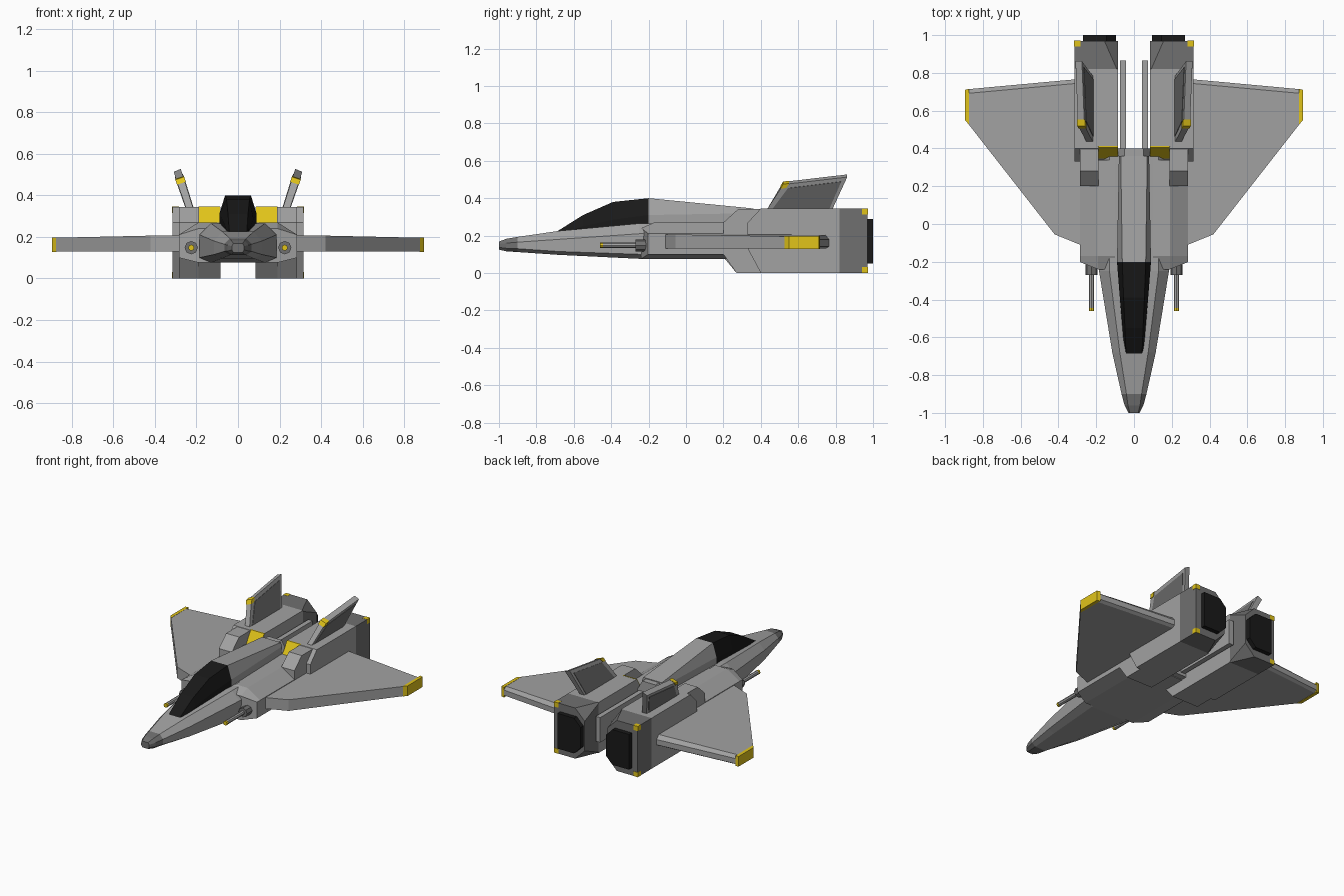
import bpy, bmesh
from mathutils import Vector

if "Cube" in bpy.data.objects:
    bpy.data.objects.remove(bpy.data.objects["Cube"])


def material(name, r, g, b):
    m = bpy.data.materials.new(name)
    m.diffuse_color = (r, g, b, 1)
    m.use_nodes = True
    m.node_tree.nodes["Principled BSDF"].inputs["Base Color"].default_value = m.diffuse_color
    return m


GREY = material("hull_grey", 0.36, 0.36, 0.36)
DARK = material("dark_grey", 0.16, 0.16, 0.16)
BLACK = material("black", 0.01, 0.01, 0.01)
YELLOW = material("yellow", 0.75, 0.55, 0.01)


def loft(name, rings, mat=GREY, mirror=False):
    """Skin a list of equal-length point rings and cap both ends."""
    bm = bmesh.new()
    vs = [[bm.verts.new(p) for p in ring] for ring in rings]
    n = len(vs[0])
    for a, b in zip(vs, vs[1:]):
        for i in range(n):
            j = (i + 1) % n
            bm.faces.new((a[i], a[j], b[j], b[i]))
    bm.faces.new(vs[0])
    bm.faces.new(vs[-1])
    bmesh.ops.recalc_face_normals(bm, faces=bm.faces)
    me = bpy.data.meshes.new(name)
    bm.to_mesh(me)
    bm.free()
    ob = bpy.data.objects.new(name, me)
    bpy.context.collection.objects.link(ob)
    me.materials.append(mat)
    if mirror:
        ob.modifiers.new("Mirror", 'MIRROR')
    return ob


def side_prism(name, x0, x1, yz, mat=GREY):
    """Side profile in y-z, extruded across x and mirrored."""
    return loft(name, [[(x, y, z) for y, z in yz] for x in (x0, x1)], mat, True)


def front_prism(name, y0, y1, xz, mat=GREY):
    """Front profile in x-z, extruded along y and mirrored."""
    return loft(name, [[(x, y, z) for x, z in xz] for y in (y0, y1)], mat, True)


def box(name, x0, x1, y0, y1, z0, z1, mat=GREY):
    return side_prism(name, x0, x1, [(y0, z0), (y1, z0), (y1, z1), (y0, z1)], mat)


def tube(name, x, z, r, y0, y1, mat):
    bpy.ops.mesh.primitive_cylinder_add(vertices=8, radius=r, depth=y1 - y0,
                                        location=(0, 0, 0))
    ob = bpy.context.object
    ob.name = name
    for v in ob.data.vertices:
        v.co = Vector((x + v.co.x, (y0 + y1) / 2 + v.co.z, z + v.co.y))
    ob.data.flip_normals()
    ob.data.materials.append(mat)
    ob.modifiers.new("Mirror", 'MIRROR')


def octagon(y, w, wt, zb, zl, zu, zt):
    half = [(wt, zb), (w, zl), (w, zu), (wt, zt)]
    return [(x, y, z) for x, z in half] + [(-x, y, z) for x, z in reversed(half)]


# Fuselage and nose cap
nose = octagon(-0.90, 0.066, 0.04, 0.112, 0.13, 0.165, 0.193)
loft("nose_cap", [octagon(-1.0, 0.03, 0.022, 0.125, 0.137, 0.155, 0.168),
                  octagon(-0.96, 0.05, 0.032, 0.116, 0.132, 0.16, 0.183), nose], DARK)
loft("fuselage", [nose,
                  octagon(-0.68, 0.115, 0.075, 0.097, 0.115, 0.18, 0.225),
                  octagon(-0.25, 0.185, 0.13, 0.076, 0.10, 0.21, 0.265),
                  octagon(0.36, 0.19, 0.13, 0.076, 0.10, 0.22, 0.27)])
front_prism("rear_bulkhead", 0.36, 0.40,
            [(0, 0.08), (0.09, 0.08), (0.09, 0.27), (0.05, 0.34), (0, 0.34)])


# Canopy and the spine behind it
def hump(y, w, wt, zm, zt):
    half = [(w, 0.19), (w, zm), (wt, zt)]
    return [(x, y, z) for x, z in half] + [(-x, y, z) for x, z in reversed(half)]


back = hump(-0.20, 0.09, 0.062, 0.31, 0.40)
loft("canopy", [hump(-0.69, 0.05, 0.042, 0.205, 0.222),
                hump(-0.55, 0.061, 0.048, 0.25, 0.31),
                hump(-0.39, 0.075, 0.055, 0.285, 0.38), back], BLACK)
loft("spine", [back, hump(0.36, 0.08, 0.07, 0.32, 0.345)])

# Side pods with guns
pod = [(0.10, 0.076), (0.19, 0.076), (0.285, 0.10), (0.285, 0.21), (0.19, 0.27), (0.10, 0.27)]
front = [(x, -0.24 + max(0, x - 0.19) * 0.4, z - (0.03 if z > 0.25 else 0)) for x, z in pod]
loft("side_pod", [front,
                  [(x, -0.17, z) for x, z in pod],
                  [(x, 0.34, z) for x, z in pod]], GREY, True)
tube("gun_base", 0.225, 0.148, 0.032, -0.27, -0.19, DARK)
tube("gun_barrel", 0.225, 0.148, 0.014, -0.445, -0.25, GREY)
tube("gun_tip", 0.225, 0.148, 0.0145, -0.46, -0.445, YELLOW)

# Engine intakes, outer housings and yellow intake ramps
side_prism("intake", 0.187, 0.285,
           [(0.27, 0), (0.20, 0.10), (0.20, 0.27), (0.28, 0.343), (0.45, 0.343), (0.45, 0)])
side_prism("inner_engine", 0.085, 0.19,
           [(0.27, 0), (0.20, 0.085), (0.355, 0.26), (0.41, 0.345), (0.82, 0.345), (0.82, 0)])
side_prism("outer_engine", 0.19, 0.315,
           [(0.40, 0), (0.33, 0.13), (0.33, 0.27), (0.40, 0.345), (0.82, 0.345), (0.82, 0)])
side_prism("intake_ramp", 0.086, 0.189,
           [(0.348, 0.255), (0.405, 0.346), (0.412, 0.346), (0.412, 0.255)], YELLOW)


# Engine rear with growing inner chamfer, and the black exhaust
def rear(y, x0, x1, z0, z1, c):
    return [(x1, y, z0), (x1, y, z1), (x0 + c, y, z1),
            (x0, y, z1 - c), (x0, y, z0 + c), (x0 + c, y, z0)]


loft("engine_rear", [rear(0.82, 0.085, 0.315, 0, 0.345, 0.006),
                     rear(0.97, 0.085, 0.315, 0, 0.345, 0.072)], DARK, True)
loft("exhaust", [rear(0.95, 0.095, 0.27, 0.05, 0.29, 0.05),
                 rear(1.0, 0.095, 0.27, 0.05, 0.29, 0.05)], BLACK, True)
for label, z in (("lower", 0.0), ("upper", 0.314)):
    box(label + "_corner_marker", 0.283, 0.317, 0.94, 0.972, z, z + 0.032, YELLOW)

# Rails between the engines
box("rear_rail", 0.042, 0.075, 0.36, 0.865, 0.10, 0.27)


# Wings with a bevelled trailing edge
def wing(z, inset):
    lift = 0.01 if z > 0.19 else 0
    return [(0.20, -0.145, z + lift), (0.285, -0.11, z + lift), (0.42, -0.055, z + lift),
            (0.875, 0.527, z), (0.875, 0.714 - inset, z), (0.20, 0.776 - inset, z + lift)]


loft("wing", [wing(0.13, 0.02), wing(0.142, 0), wing(0.178, 0), wing(0.196, 0.022)], GREY, True)
tip = [(0.873, 0.525), (0.895, 0.55), (0.895, 0.71), (0.873, 0.716)]
loft("wing_tip", [[(x, y, z) for x, y in tip] for z in (0.128, 0.197)], YELLOW, True)


# Canted tail fins with pale edges, dark side panels and a yellow front corner
def fin(name, yz, thick, mat):
    def ring(s):
        return [(0.235 + (z - 0.345) * 0.33 + s * thick / 2, y, z + (-s * 0.007 if z > 0.4 else 0))
                for y, z in yz]
    loft(name, [ring(-1), ring(1)], mat, True)


fin("tail_fin", [(0.43, 0.335), (0.52, 0.48), (0.862, 0.52), (0.78, 0.335)], 0.034, GREY)
fin("tail_fin_panel", [(0.46, 0.34), (0.545, 0.46), (0.83, 0.495), (0.765, 0.34)], 0.040, DARK)
fin("tail_fin_marker", [(0.505, 0.458), (0.519, 0.482), (0.552, 0.486), (0.535, 0.461)],
    0.042, YELLOW)
